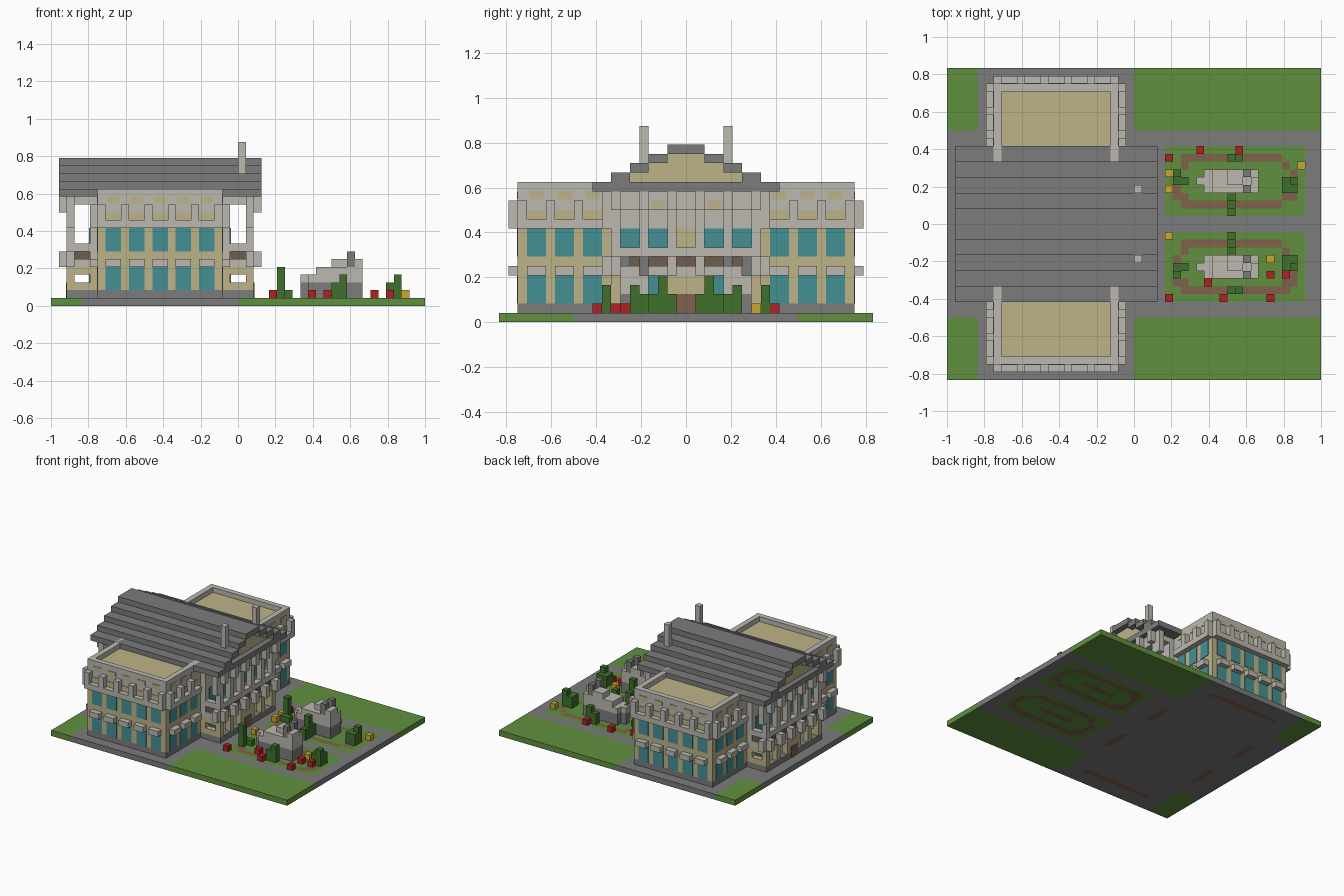
import bpy
import bmesh

old = bpy.data.objects.get("Cube")
if old:
    bpy.data.objects.remove(old, do_unlink=True)

U = 1 / 24          # one block
CX = -10            # building centre, in blocks


def material(name, r, g, b):
    m = bpy.data.materials.new(name)
    m.use_nodes = True
    m.diffuse_color = (r, g, b, 1)
    m.node_tree.nodes["Principled BSDF"].inputs["Base Color"].default_value = (r, g, b, 1)
    return m


grass = material("grass", .12, .28, .05)
slate = material("slate grey", .2, .2, .2)
stone = material("pale stone", .5, .48, .43)
sand = material("sandstone", .51, .45, .25)
glass = material("teal glass", .06, .28, .3)
earth = material("earth brown", .22, .12, .07)
dark_wood = material("dark wood", .16, .11, .08)
leaf = material("dark leaf", .05, .16, .025)
red = material("red flower", .44, .015, .017)
yellow = material("yellow flower", .58, .4, .03)


def part(name, mat, boxes, cx=0):
    """One object from axis-aligned boxes (x0, x1, y0, y1, z0, z1) in blocks."""
    bm = bmesh.new()
    for b in boxes:
        cube = bmesh.ops.create_cube(bm, size=1)["verts"]
        for v in cube:
            v.co = [U * (b[2 * a] if v.co[a] < 0 else b[2 * a + 1]) for a in range(3)]
            v.co.x += cx * U
    mesh = bpy.data.meshes.new(name)
    bm.to_mesh(mesh)
    bm.free()
    mesh.materials.append(mat)
    ob = bpy.data.objects.new(name, mesh)
    bpy.context.collection.objects.link(ob)
    return ob


def four(boxes):
    """Mirror boxes in x and y, without duplicates."""
    out = set()
    for x0, x1, y0, y1, z0, z1 in boxes:
        for xs in ((x0, x1), (-x1, -x0)):
            for ys in ((y0, y1), (-y1, -y0)):
                out.add((*xs, *ys, z0, z1))
    return sorted(out)


def building(name, mat, boxes):
    return part(name, mat, four(boxes), CX)


# Ground slab: coloured by cell rule
def ring(x, y):
    dx, dy = abs(x - 13), abs(abs(y) - 5.5)
    edge = max(dx - 8, dy - 3.5, (dx + dy - 9.5) * .7)
    return -1 < edge < 0


def ground_colour(x, y, under):
    ay = abs(y)
    if under:
        if 16 < ay < 17 and abs(x - CX) < 7.5:
            return 2
        if 9 < abs(x - CX) < 10 and 3 < ay < 8:
            return 2
        if 9 < x < 16 and 5 < ay < 6:
            return 2
    if 4 < x < 22 and 1 < ay < 10:
        return 2 if ring(x, y) else 0
    return 1 if ay < 12 or -20 < x < 0 else 0


bm = bmesh.new()
bmesh.ops.create_grid(bm, x_segments=48, y_segments=40, size=24)
for v in bm.verts:
    v.co.y *= 40 / 48
top = bmesh.ops.extrude_face_region(bm, geom=bm.faces[:])
for v in top["geom"]:
    if isinstance(v, bmesh.types.BMVert):
        v.co.z = 1
bmesh.ops.recalc_face_normals(bm, faces=bm.faces[:])
for f in bm.faces:
    c = f.calc_center_median() - f.normal * .5
    f.material_index = ground_colour(c.x, c.y, f.normal.z < -.5)
bmesh.ops.scale(bm, vec=(U, U, U), verts=bm.verts[:])
mesh = bpy.data.meshes.new("ground")
bm.to_mesh(mesh)
bm.free()
for m in (grass, slate, earth):
    mesh.materials.append(m)
bpy.context.collection.objects.link(bpy.data.objects.new("ground", mesh))

# Wings and central block
building("plinth", slate, [(-8, 8, -18, 18, 1, 2), (-12, 12, -8, 8, 1, 2)])
building("wing_walls", sand, [(-8, 8, -18, 18, 2, 12)])
building("central_lower_walls", sand, [(-9, 9, -8, 8, 2, 5)])
building("central_upper_walls", stone, [(-9, 9, -8, 8, 5, 14)])
building("wing_parapet", stone, [(-8, 8, -18, 18, 12, 14),
                                 (7, 8, 8, 18, 14, 15), (-7, 7, 17, 18, 14, 15)])
building("wing_roof", sand, [(-7, 7, 8, 17, 14, 14.1)])


# Wing facade details; end faces y, side faces x
def end(s, w, d, z0, z1):
    return (s, s + w, 18, 18 + d, z0, z1)


def side(s, w, d, z0, z1):
    return (8, 8 + d, s, s + w, z0, z1)


bays = [(end, s) for s in (-7, -4, -1, 2, 5)] + [(side, s) for s in (9, 12, 15)]
piers = [(end, s) for s in range(-8, 8, 3)] + [(side, s) for s in (11, 14, 17)]
building("wing_windows", glass, [f(s, 2, .1, z, z + 3) for f, s in bays for z in (2, 7)])
building("window_hoods", stone, [f(s, 2, 1, z, z + 1) for f, s in bays for z in (5, 10)])
building("wing_brackets", stone, [f(s, 1, 1, 10, 13) for f, s in piers])
building("frieze_panels", sand, [f(s + .2, 1.6, .1, 13.2, 14) for f, s in bays]
         + [f(s, 2, .1, 11, 12) for f, s in bays])

# Porticos on both long sides
cols = (1, 4, 7)
gaps = (2, 5)
building("portico_piers", sand, [(11, 12, c, c + 1, 2, 5) for c in cols]
         + [(9, 11, 7, 8, z, z + 1) for z in (2, 4)])
building("portico_floor", stone, [(9, 12, -8, 8, 5, 6)])
building("portico_columns", stone, [(11, 12, c, c + 1, 6, 14) for c in cols])
building("portico_beam", stone, [(9, 11, -8, 8, 13, 14), (11, 12, -8, 8, 12, 14)])
building("portico_brackets", stone, [(12, 13, c, c + 1, z, z + 2) for c in cols for z in (5, 12)]
         + [(11, 12, 8, 9, 5, 7), (11, 12, 8, 9, 10, 14)])
building("balustrade", dark_wood, [(11.2, 11.8, -7, 7, 6, 7), (9, 11, 7.2, 7.8, 6, 7)])
building("handrail", stone, [(11, 12, -7, 7, 7, 8), (9, 11, 7, 8, 7, 8)])
building("central_windows", glass, [(9, 9.1, g, g + 2, z, z + 3) for g in gaps for z in (2, 7)])
building("balcony_door", sand, [(9, 9.1, -1, 1, 7, 10)]
         + [(12, 12.1, g + .3, g + 1.7, 12, 13) for g in gaps[:1]])
building("entrance_door", earth, [(11, 12.1, -1, 1, 1, 3)])
building("entrance_surround", sand, [(11, 12, -1, 1, 3, 5)])

# Stepped gable roof with recessed pediments
halves = (10, 8, 6, 4, 2)
shell, pediment = [(-13, 13, -10, 10, 14, 15)], []
for i, h in enumerate(halves[1:], 1):
    z = 14 + i
    shell.append((-13, 13, h - 2, h, z, z + 1))
    if h > 2:
        pediment.append((-12, 12, 2 - h, h - 2, z, z + 1))
building("stepped_roof", slate, shell)
building("pediment", sand, pediment)
part("chimneys", stone, [(0, 1, y, y + 1, 16, 21) for y in (-5, 4)])

# Rock gardens, one in each bed
rocks_low, rocks_mid, rocks_tall = [], [], []
for y in (-7, 4):
    rocks_low += [(9, 16, y, y + 3, 1, 3), (8, 9, y + 1, y + 2, 1, 3), (14, 15, y + 2, y + 3, 5, 7),
                  (14, 15, y, y + 1, 5, 7)]
    rocks_mid += [(8, 10, y + 1, y + 2, 3, 4), (9, 16, y, y + 3, 3, 4),
                  (10, 16, y, y + 3, 4, 5)]
    rocks_tall += [(12, 14, y + 1, y + 3, 5, 6), (15, 16, y, y + 2, 5, 6)]
part("rock_bases", slate, rocks_low)
part("rock_middles", stone, rocks_mid)
part("rock_tops", stone, rocks_tall)

# Bushes: a low block and a taller stem on each side of a bed
bushes = []
for s in (-1, 1):
    for x, y, w, d, h in ((5, 5, 2, 1, 2), (5, 6, 1, 1, 5), (19, 4, 2, 2, 3), (20, 5, 1, 1, 4),
                          (12, 8, 2, 1, 3), (13, 8, 1, 1, 4), (12, 1, 1, 3, 3), (12, 2, 1, 1, 5)):
        ys = sorted((s * y, s * (y + d)))
        bushes.append((x, x + w, *ys, 1, h))
part("bushes", leaf, bushes)


# Flowers
def flowers(name, mat, spots):
    part(name, mat, [(x, x + 1, y, y + 1, 1, 2) for x, y in spots])


flowers("red_flowers", red, [(4, 8), (8, 9), (13, 9), (17, -7), (19, -7),
                             (9, -8), (4, -10), (11, -10), (17, -10)])
flowers("yellow_flowers", yellow, [(4, 6), (4, 4), (21, 7), (4, -2), (17, -5)])
